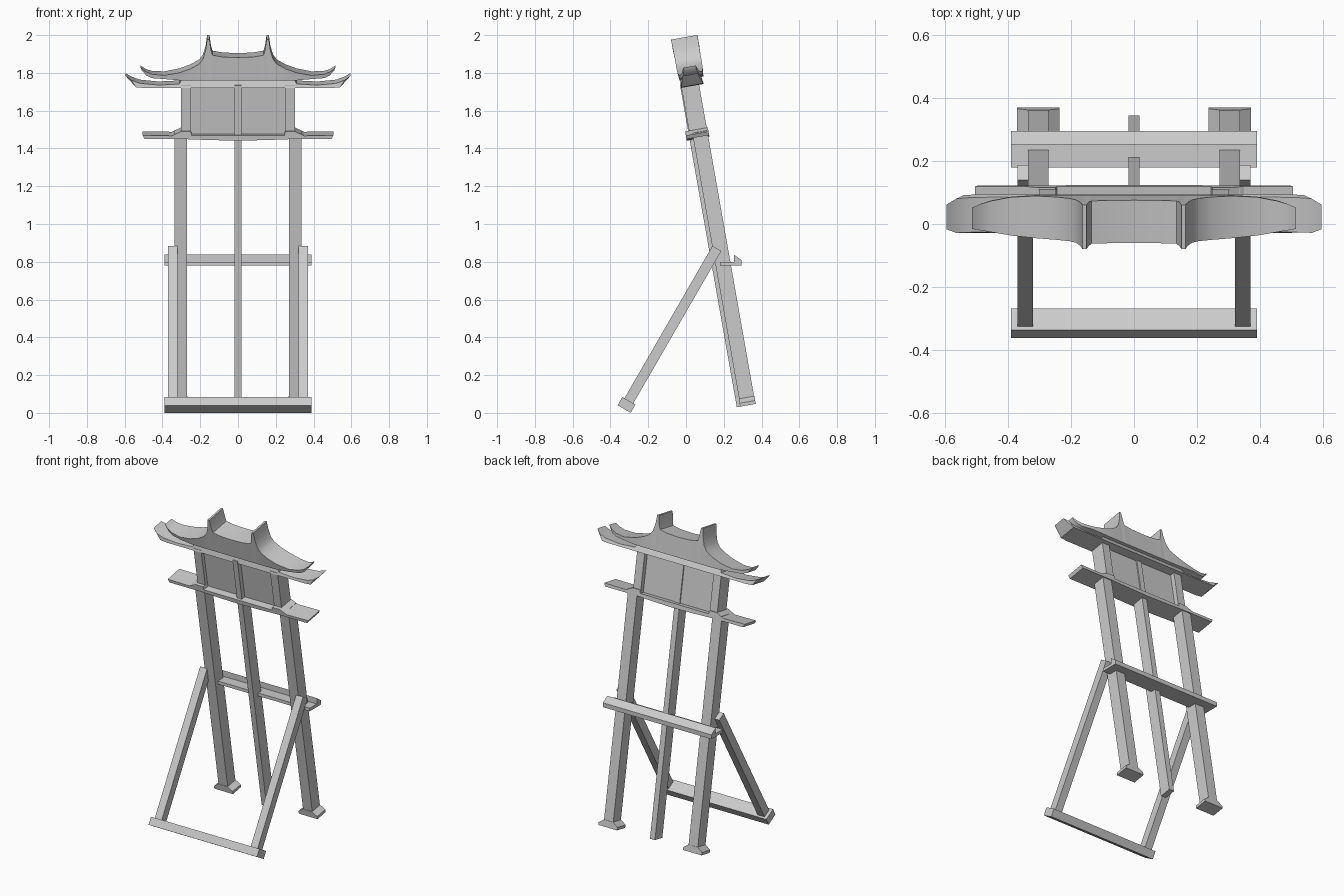
import bpy, bmesh
from math import radians
from mathutils import Matrix

# Leaning frame: x across, v front-to-back, w up the slope (10 degrees backwards lean)
LEAN = Matrix.Translation((0, 0.269, 0.03)) @ Matrix.Rotation(radians(10), 4, 'X')
# Strut frame: tilted the other way by 30 degrees, origin at the foot bar centre
STRUT = Matrix.Translation((0, -0.315, 0.042)) @ Matrix.Rotation(radians(-30), 4, 'X')


def loft(name, rings, mat=LEAN, smooth=False):
    """Skin a list of equal-length point rings and cap both ends."""
    bm = bmesh.new()
    vs = [[bm.verts.new(p) for p in r] for r in rings]
    n = len(rings[0])
    for a, b in zip(vs, vs[1:]):
        for i in range(n):
            j = (i + 1) % n
            bm.faces.new((a[i], a[j], b[j], b[i]))
    bm.faces.new(vs[0])
    bm.faces.new(vs[-1][::-1])
    bmesh.ops.recalc_face_normals(bm, faces=bm.faces)
    me = bpy.data.meshes.new(name)
    bm.to_mesh(me)
    bm.free()
    ob = bpy.data.objects.new(name, me)
    ob.matrix_world = mat
    bpy.context.collection.objects.link(ob)
    if smooth:
        bpy.ops.object.select_all(action='DESELECT')
        ob.select_set(True)
        bpy.context.view_layer.objects.active = ob
        bpy.ops.object.shade_smooth_by_angle(angle=radians(30))
    return ob


def box(name, x0, x1, v0, v1, w0, w1, mat=LEAN):
    return loft(name, [[(x, v0, w0), (x, v1, w0), (x, v1, w1), (x, v0, w1)]
                       for x in (x0, x1)], mat)


def plate(name, profile, v0, v1):
    """Extrude an (x, w) outline front to back."""
    return loft(name, [[(x, v, w) for x, w in profile] for v in (v0, v1)])


def roof(name, half, vc):
    """Loft stations (x top, w top, x bottom, w bottom, half depth top, half depth bottom)."""
    full = [(-a, b, -c, d, e, f) for a, b, c, d, e, f in half[:0:-1]] + half
    rings = [[(xb, vc - hb, wb), (xb, vc + hb, wb), (xt, vc + ht, wt), (xt, vc - ht, wt)]
             for xt, wt, xb, wb, ht, hb in full]
    return loft(name, rings, smooth=True)


for s, side in ((-1, 'left'), (1, 'right')):
    # Main posts with flared feet
    c = s * 0.304
    box(side + '_post', c - 0.033, c + 0.033, 0.02, 0.10, 0.0, 1.47)
    plate(side + '_foot', [(c - 0.067, 0), (c + 0.067, 0), (c + 0.067, 0.018),
                           (c + 0.033, 0.042), (c - 0.033, 0.042), (c - 0.067, 0.018)], 0.018, 0.102)
    # Upper posts beside the panels
    c = s * 0.275
    box(side + '_upper_post', c - 0.027, c + 0.027, 0.005, 0.10, 1.46, 1.73)
    # Recessed panels
    c = s * 0.135
    box(side + '_panel', c - 0.12, c + 0.12, 0.03, 0.07, 1.455, 1.73)
    # Front support struts
    c = s * 0.345
    box(side + '_strut', c - 0.025, c + 0.025, -0.027, 0.027, 0.02, 0.957, STRUT)

# Centre post
box('centre_post', -0.018, 0.018, 0.0, 0.077, 0.0, 1.73)

# Foot bar joining the struts
box('strut_foot_bar', -0.39, 0.39, -0.04, 0.04, -0.025, 0.025, STRUT)

# Tray ledge with a raised lip, level with the ground
tray = [(0.18, 0.78), (0.295, 0.78), (0.295, 0.808), (0.253, 0.838), (0.253, 0.80), (0.18, 0.80)]
loft('tray_ledge', [[(x, y, z) for y, z in tray] for x in (-0.39, 0.39)], Matrix())

# Cross beam with upswept shoulders and a slightly bowed underside
top = [(0.505, 1.464), (0.35, 1.462), (0.302, 1.485), (0.25, 1.485), (0.245, 1.464)]
bottom = [(0.495, 1.444), (0.28, 1.444), (0.15, 1.439)]
plate('cross_beam',
      top + [(-x, w) for x, w in top[::-1]]
      + [(-x, w) for x, w in bottom] + [(0, 1.436)] + bottom[::-1], -0.016, 0.106)

# Lower eave with upturned tips
roof('lower_eave', [
    (0, 1.757, 0, 1.716, 0.046, 0.062), (0.30, 1.757, 0.30, 1.716, 0.046, 0.062),
    (0.31, 1.736, 0.31, 1.716, 0.054, 0.062), (0.42, 1.730, 0.42, 1.716, 0.056, 0.062),
    (0.52, 1.740, 0.495, 1.716, 0.056, 0.062), (0.565, 1.757, 0.54, 1.719, 0.055, 0.06),
    (0.595, 1.777, 0.575, 1.755, 0.040, 0.045)], 0.063)

# Upper roof with two ridge horns and tapering tips
roof('upper_roof', [
    (0, 1.880, 0, 1.755, 0.069, 0.064), (0.08, 1.883, 0.08, 1.755, 0.069, 0.064),
    (0.135, 1.893, 0.135, 1.755, 0.069, 0.064), (0.143, 1.920, 0.143, 1.755, 0.071, 0.064),
    (0.151, 1.977, 0.151, 1.755, 0.071, 0.064), (0.164, 1.977, 0.164, 1.755, 0.071, 0.064),
    (0.170, 1.925, 0.170, 1.755, 0.070, 0.064), (0.185, 1.873, 0.185, 1.755, 0.069, 0.064),
    (0.205, 1.846, 0.205, 1.755, 0.069, 0.064), (0.25, 1.820, 0.25, 1.755, 0.069, 0.064),
    (0.31, 1.798, 0.31, 1.757, 0.068, 0.064), (0.39, 1.783, 0.39, 1.763, 0.062, 0.060),
    (0.455, 1.787, 0.455, 1.766, 0.050, 0.048), (0.49, 1.800, 0.485, 1.778, 0.042, 0.040),
    (0.515, 1.819, 0.51, 1.806, 0.034, 0.032)], 0.066)
